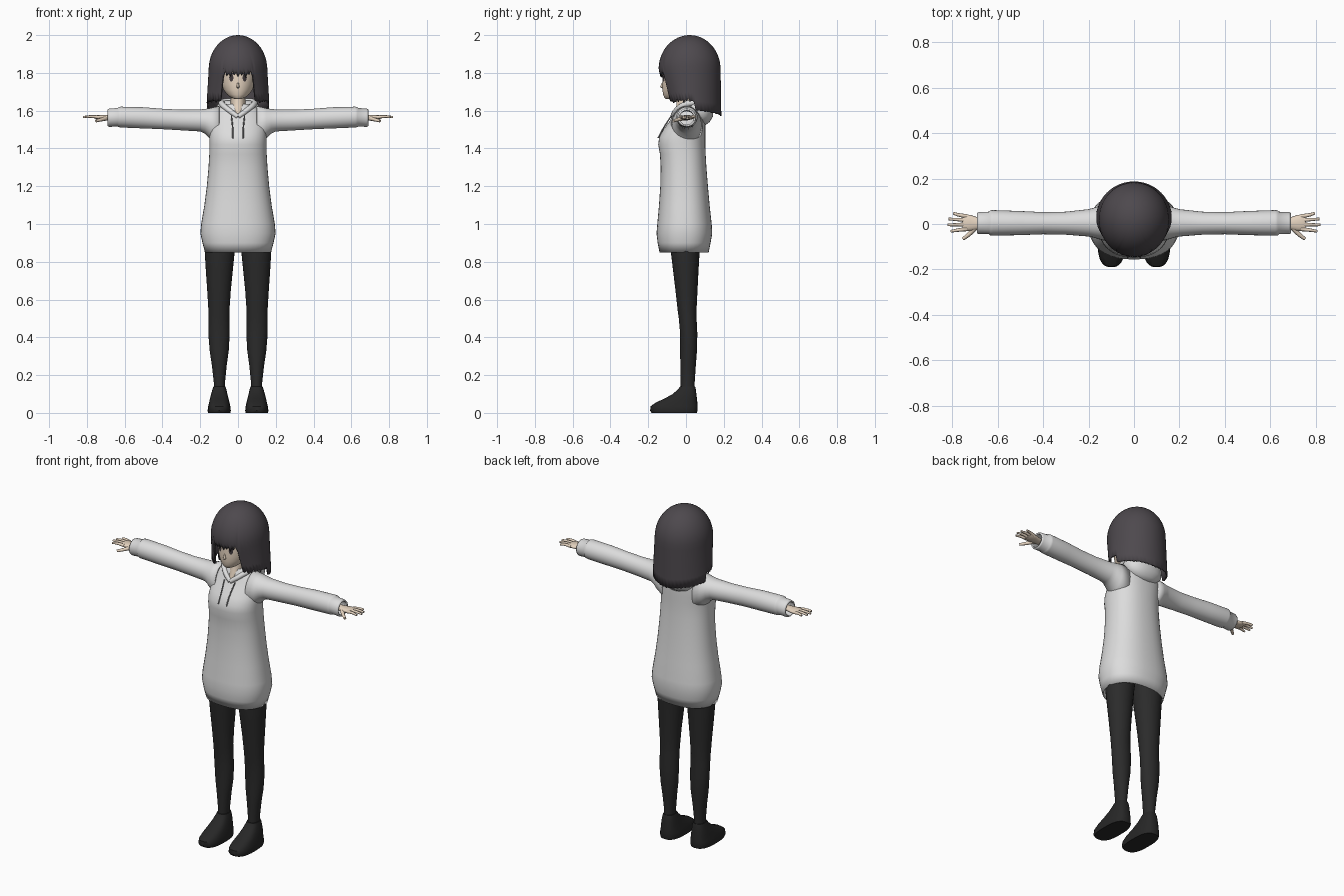
import bpy, bmesh, math, random
from math import sin, cos, radians, pi

random.seed(4)
if "Cube" in bpy.data.objects:
    bpy.data.objects.remove(bpy.data.objects["Cube"])


def material(name, r, g, b):
    m = bpy.data.materials.new(name)
    m.use_nodes = True
    m.diffuse_color = (r, g, b, 1)
    bsdf = next(n for n in m.node_tree.nodes if n.type == 'BSDF_PRINCIPLED')
    bsdf.inputs["Base Color"].default_value = (r, g, b, 1)
    bsdf.inputs["Roughness"].default_value = 0.8
    return m


CLOTH = material("light_grey_cloth", .72, .72, .72)
CORD = material("grey_cord", .25, .25, .26)
HAIR = material("dark_plum_hair", .075, .066, .075)
SKIN = material("skin", .78, .65, .52)
TIGHTS = material("black_tights", .024, .024, .024)
SHOE = material("black_shoe", .02, .02, .02)
EYE = material("dark_eye", .05, .04, .045)


def finish(bm, name, mat, mirror=False, thickness=0, angle=50):
    """Turn a bmesh into a smooth shaded object with optional modifiers."""
    bmesh.ops.recalc_face_normals(bm, faces=bm.faces)
    mesh = bpy.data.meshes.new(name)
    bm.to_mesh(mesh)
    bm.free()
    mesh.materials.append(mat)
    ob = bpy.data.objects.new(name, mesh)
    bpy.context.collection.objects.link(ob)
    bpy.ops.object.select_all(action='DESELECT')
    ob.select_set(True)
    bpy.context.view_layer.objects.active = ob
    bpy.ops.object.shade_smooth_by_angle(angle=radians(angle))
    if thickness:
        ob.modifiers.new("thickness", 'SOLIDIFY').thickness = thickness
    if mirror:
        ob.modifiers.new("mirror", 'MIRROR')
    return ob


def loft(name, mat, rings, axis='z', power=2.0, seg=28, caps=(True, True), **kw):
    """Skin rings (position, u min, u max, v min, v max) along an axis."""
    bm = bmesh.new()
    loops = []
    for p, u0, u1, v0, v1 in rings:
        loop = []
        for i in range(seg):
            a = 2 * pi * i / seg
            c, s = cos(a), sin(a)
            u = (u0 + u1) / 2 + (u1 - u0) / 2 * math.copysign(abs(c) ** (2 / power), c)
            v = (v0 + v1) / 2 + (v1 - v0) / 2 * math.copysign(abs(s) ** (2 / power), s)
            loop.append(bm.verts.new((u, v, p) if axis == 'z' else (p, u, v)))
        loops.append(loop)
    for a, b in zip(loops, loops[1:]):
        for i in range(seg):
            j = (i + 1) % seg
            bm.faces.new((a[i], a[j], b[j], b[i]))
    for use, loop in zip(caps, (loops[0], loops[-1])):
        if use:
            bm.faces.new(loop)
    return finish(bm, name, mat, **kw)


def tube(name, mat, points, radius, taper=1.0, mirror=True):
    """Round tube through points, narrowing towards its end."""
    cu = bpy.data.curves.new(name, 'CURVE')
    cu.dimensions = '3D'
    cu.bevel_depth = radius
    cu.bevel_resolution = 2
    cu.resolution_u = 6
    cu.use_fill_caps = True
    sp = cu.splines.new('BEZIER')
    sp.bezier_points.add(len(points) - 1)
    for i, (bp, co) in enumerate(zip(sp.bezier_points, points)):
        bp.co = co
        bp.handle_left_type = bp.handle_right_type = 'AUTO'
        bp.radius = 1 + (taper - 1) * i / (len(points) - 1)
    cu.materials.append(mat)
    ob = bpy.data.objects.new(name, cu)
    bpy.context.collection.objects.link(ob)
    if mirror:
        ob.modifiers.new("mirror", 'MIRROR')
    return ob


# Hooded top: long body, open at the hem
body = [(.85, .175, -.14, .12), (.9, .188, -.15, .13), (.95, .199, -.156, .139),
        (1.0, .195, -.152, .136), (1.1, .178, -.143, .125), (1.2, .165, -.136, .116),
        (1.3, .156, -.134, .108), (1.37, .152, -.138, .104), (1.42, .151, -.147, .102),
        (1.46, .151, -.142, .102), (1.5, .15, -.12, .102), (1.54, .146, -.09, .102),
        (1.58, .135, -.066, .1), (1.61, .11, -.052, .095), (1.635, .07, -.04, .08)]
loft("hoodie_body", CLOTH, [(z, -w, w, f, b) for z, w, f, b in body],
     power=2.3, seg=40, caps=(False, True), thickness=.008)

# Sleeves with a stepped cuff
loft("sleeve", CLOTH,
     [(.1, -.08, .088, 1.41, 1.625), (.15, -.068, .08, 1.452, 1.613),
      (.175, -.06, .072, 1.478, 1.609), (.2, -.055, .065, 1.49, 1.606),
      (.3, -.047, .054, 1.496, 1.605), (.4, -.045, .052, 1.502, 1.61),
      (.5, -.049, .057, 1.506, 1.618), (.62, -.051, .061, 1.511, 1.621),
      (.632, -.05, .06, 1.513, 1.62), (.637, -.045, .054, 1.517, 1.614),
      (.68, -.045, .053, 1.514, 1.611), (.69, -.041, .049, 1.518, 1.607)],
     axis='x', caps=(False, False), mirror=True, thickness=.008)

# Folded hood behind the neck, and its rim running to the front
loft("hood_back", CLOTH,
     [(1.525, -.03, .03, .07, .105), (1.54, -.075, .075, .04, .125),
      (1.57, -.11, .11, .01, .143), (1.61, -.118, .118, -.01, .145),
      (1.64, -.105, .105, 0, .135), (1.655, -.08, .08, .03, .11)], power=2.2)
tube("hood_rim", CLOTH,
     [(0, -.072, 1.567), (.045, -.052, 1.6), (.082, -.005, 1.632),
      (.078, .055, 1.645), (0, .085, 1.648)], .013, 1.5)
tube("drawstring", CORD,
     [(.035, -.078, 1.572), (.028, -.121, 1.505), (.027, -.148, 1.455)], .0035)

# Head and neck
loft("neck", SKIN, [(1.565, -.012, .012, -.07, .03), (1.59, -.032, .032, -.068, .04),
                    (1.62, -.04, .04, -.052, .045), (1.72, -.036, .036, -.045, .045)])
face = [(1.662, .018, -.108, -.05), (1.668, .036, -.114, -.02), (1.685, .058, -.121, .02),
        (1.71, .076, -.125, .06), (1.74, .089, -.126, .09), (1.78, .098, -.124, .11),
        (1.82, .1, -.122, .12), (1.87, .095, -.105, .115), (1.91, .075, -.07, .09),
        (1.93, .04, -.03, .05)]
head = loft("head", SKIN, [(z, -w, w, f, b) for z, w, f, b in face], seg=36)
loft("nose", SKIN, [(1.718, -.003, .003, -.126, -.118), (1.725, -.008, .008, -.138, -.115),
                    (1.75, -.004, .004, -.127, -.115)], seg=10)


def face_plate(name, x, z, w, h, round_plate):
    """Thin painted patch wrapped onto the face."""
    bm = bmesh.new()
    bmesh.ops.create_grid(bm, x_segments=8, y_segments=8, size=1)
    for v in bm.verts:
        px, pz = v.co.x, v.co.y
        if round_plate:
            px, pz = px * math.sqrt(1 - pz * pz / 2), pz * math.sqrt(1 - px * px / 2)
        v.co = (x + px * w / 2, -.14, z + pz * h / 2)
    ob = finish(bm, name, EYE)
    wrap = ob.modifiers.new("wrap", 'SHRINKWRAP')
    wrap.target = head
    wrap.offset = .002
    ob.modifiers.new("mirror", 'MIRROR')


face_plate("eye", .046, 1.775, .032, .042, True)
face_plate("eyelash", .049, 1.797, .048, .009, False)


# Hair: one sheet from the crown, its lower edge set by direction
def hair_bottom(deg, i):
    jag = (0, .022, .008, .03)[i % 4]
    if deg < 31:
        return 1.775 + jag + random.uniform(0, .008)
    if deg < 98:
        return 1.638 + .6 * jag + random.uniform(0, .01)
    return 1.602 - .03 * (deg - 98) / 82 + .15 * jag


def hair_point(angle, z):
    c, s = cos(angle), sin(angle)
    drop = max(0, 1.82 - z)
    dome = math.sqrt(max(0, 1 - (max(0, z - 1.82) / .18) ** 2))
    depth = .165 * (1 - 1.4 * drop) if c > 0 else .163 * (1 + .1 * drop)
    return ((.155 + .06 * drop) * dome * s, .02 - depth * dome * c, z)


bm = bmesh.new()
COLUMNS, ROWS = 96, 16
crown = bm.verts.new((0, .02, 2))
strands = []
for i in range(COLUMNS):
    angle = 2 * pi * i / COLUMNS
    deg = math.degrees(min(angle, 2 * pi - angle))
    low = hair_bottom(deg, min(i, COLUMNS - i))
    strands.append([bm.verts.new(hair_point(angle, 2 - (2 - low) * (r / ROWS) ** 2))
                    for r in range(1, ROWS + 1)])
for i, a in enumerate(strands):
    b = strands[(i + 1) % COLUMNS]
    bm.faces.new((crown, a[0], b[0]))
    for r in range(ROWS - 1):
        bm.faces.new((a[r], a[r + 1], b[r + 1], b[r]))
finish(bm, "hair", HAIR, thickness=.008, angle=60)

# Hands
loft("palm", SKIN,
     [(.655, -.02, .024, 1.548, 1.578), (.69, -.024, .03, 1.549, 1.577),
      (.72, -.03, .04, 1.55, 1.577), (.745, -.03, .042, 1.553, 1.576),
      (.755, -.025, .036, 1.557, 1.573)], axis='x', seg=16, mirror=True)
for name, y, tip_x, tip_y in (("index", -.022, .806, -.032), ("middle", -.002, .82, -.004),
                              ("ring", .017, .815, .022), ("little", .034, .795, .048)):
    tube(name + "_finger", SKIN, [(.735, y, 1.565), (.775, (y + tip_y) / 2, 1.569),
                                  (tip_x, tip_y, 1.566)], .0095, .6)
tube("thumb", SKIN, [(.695, -.012, 1.56), (.722, -.042, 1.553), (.752, -.066, 1.545)],
     .012, .6)

# Legs and shoes
loft("leg", TIGHTS,
     [(.1, .07, .128, -.028, .046), (.16, .069, .128, -.028, .046),
      (.25, .06, .138, -.03, .052), (.33, .049, .15, -.031, .058),
      (.42, .044, .157, -.031, .06), (.5, .046, .157, -.038, .056),
      (.55, .045, .157, -.045, .056), (.65, .038, .163, -.056, .061),
      (.75, .028, .17, -.068, .066), (.85, .018, .176, -.08, .072),
      (.95, .004, .178, -.085, .08)], mirror=True)
loft("shoe", SHOE,
     [(0, .041, .158, -.182, .058), (.012, .038, .161, -.19, .061),
      (.035, .041, .158, -.187, .062), (.055, .045, .153, -.16, .06),
      (.075, .05, .149, -.115, .058), (.1, .056, .142, -.07, .055),
      (.125, .062, .135, -.042, .052), (.14, .067, .13, -.032, .048)],
     power=2.7, mirror=True, angle=40)
